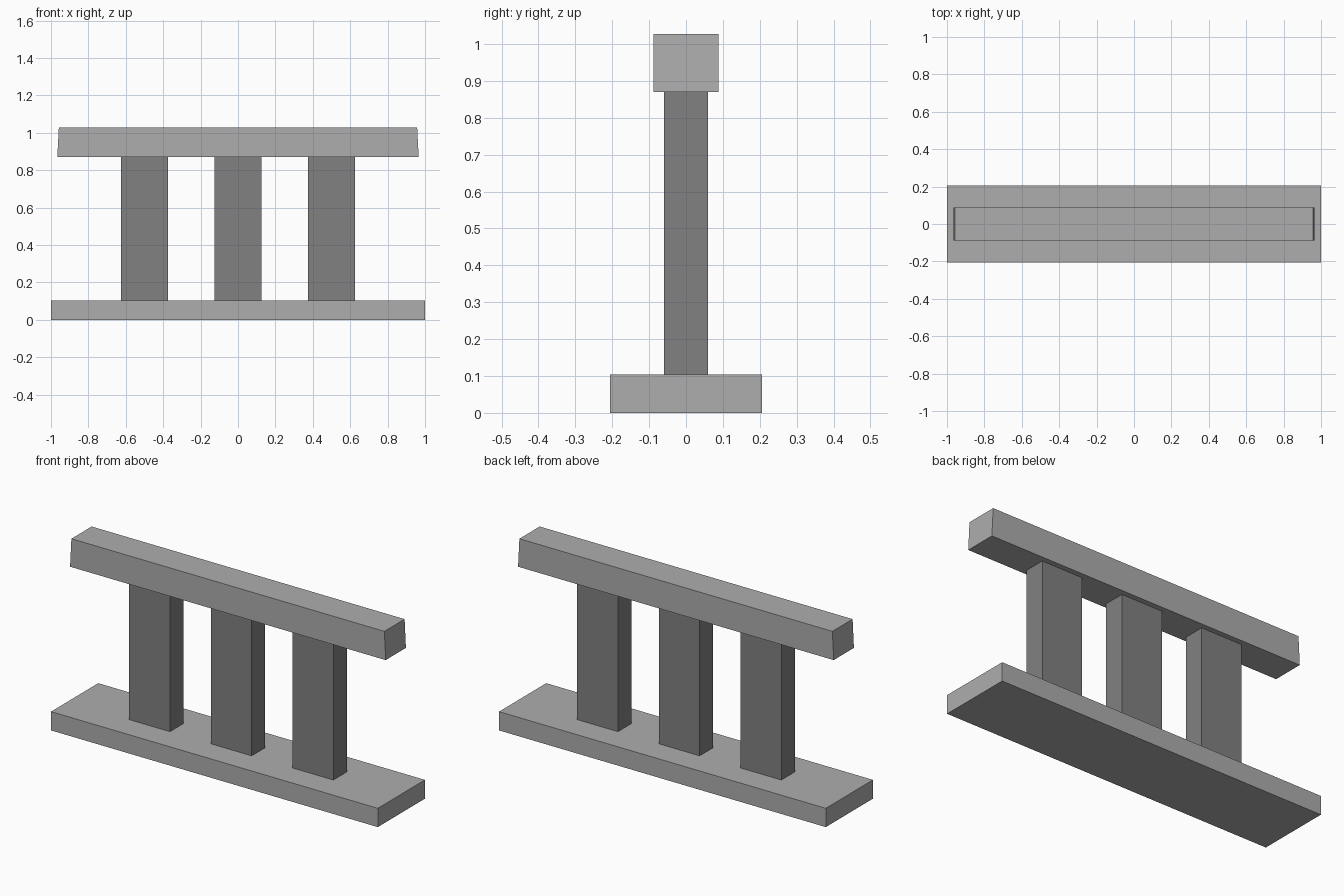
import bpy
import bmesh

cube = bpy.data.objects.get("Cube")
if cube:
    bpy.data.objects.remove(cube, do_unlink=True)


def flat_material(name, value):
    mat = bpy.data.materials.new(name)
    mat.use_nodes = True
    colour = (value, value, value, 1.0)
    mat.diffuse_color = colour
    mat.node_tree.nodes["Principled BSDF"].inputs["Base Color"].default_value = colour
    return mat


def block(name, mat, x, half_x, half_y, z0, z1, top_half_x=None):
    """Box from z0 to z1; top_half_x gives the ends a slight slope."""
    bm = bmesh.new()
    bmesh.ops.create_cube(bm, size=2)
    for v in bm.verts:
        top = v.co.z > 0
        half = top_half_x if top and top_half_x else half_x
        v.co = (v.co.x * half, v.co.y * half_y, z1 if top else z0)
    mesh = bpy.data.meshes.new(name)
    bm.to_mesh(mesh)
    bm.free()
    mesh.materials.append(mat)
    obj = bpy.data.objects.new(name, mesh)
    obj.location.x = x
    bpy.context.collection.objects.link(obj)
    return obj


light_grey = flat_material("light grey", 0.42)
dark_grey = flat_material("dark grey", 0.22)

base_top, rail_bottom, rail_top = 0.104, 0.87, 1.027

# Base slab
block("base", light_grey, 0, 1.0, 0.206, 0, base_top)

# Three upright posts between base and rail
for side, x in (("right", -0.5), ("middle", 0), ("left", 0.5)):
    block(side + "_post", dark_grey, x, 0.125, 0.059, base_top, rail_bottom)

# Top rail with slightly sloping ends
block("top_rail", light_grey, 0, 0.966, 0.0885, rail_bottom, rail_top, top_half_x=0.958)
